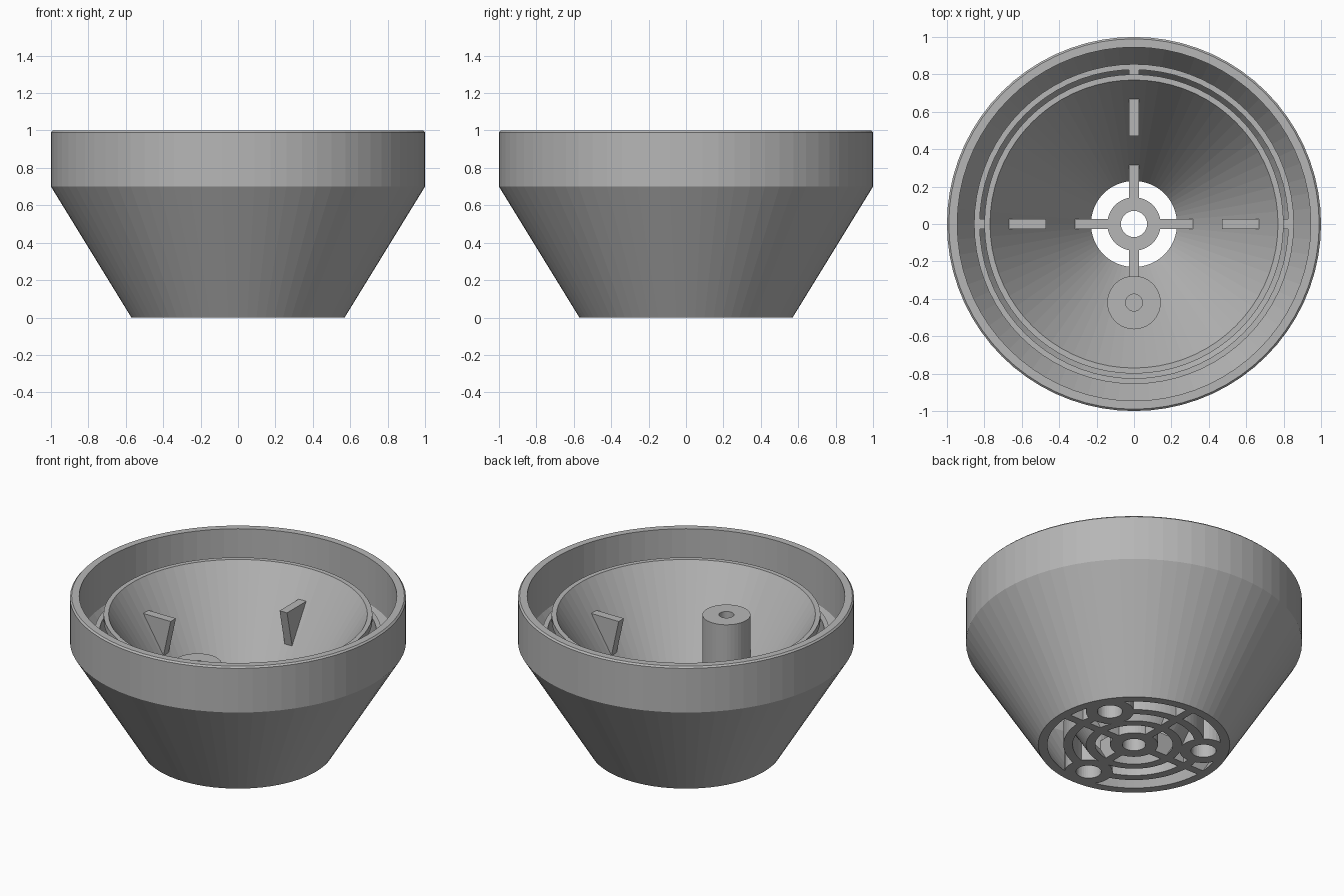
import bpy, bmesh
from math import cos, sin, radians, hypot, pi
from mathutils import Matrix

if "Cube" in bpy.data.objects:
    bpy.data.objects.remove(bpy.data.objects["Cube"])

grey = bpy.data.materials.new("plain_grey")
grey.use_nodes = True
grey.diffuse_color = (0.47, 0.47, 0.47, 1)
grey.node_tree.nodes["Principled BSDF"].inputs["Base Color"].default_value = (0.47, 0.47, 0.47, 1)

SLOPE = 0.614       # radius gained per unit of height on every cone
TOP = 0.716         # height of the supports inside the funnel
GRILL = 0.14        # thickness of the bottom grille
BOSS_R = 0.42       # distance of the bosses from the axis
HALF = 0.027        # half thickness of ribs and spokes


def finish(name, bm):
    bmesh.ops.remove_doubles(bm, verts=bm.verts, dist=1e-5)
    bmesh.ops.recalc_face_normals(bm, faces=bm.faces)
    mesh = bpy.data.meshes.new(name)
    bm.to_mesh(mesh)
    bm.free()
    mesh.materials.append(grey)
    obj = bpy.data.objects.new(name, mesh)
    bpy.context.collection.objects.link(obj)
    return obj


def lathe(name, profile, segments=72, start=0, sweep=360, centre=(0, 0), adjust=None):
    """Revolve a closed (radius, height) loop; a partial sweep gets end caps."""
    bm = bmesh.new()
    full = sweep == 360
    rows = []
    for i in range(segments if full else segments + 1):
        a = radians(start + sweep * i / segments)
        rows.append([bm.verts.new((centre[0] + r * cos(a), centre[1] + r * sin(a), z))
                     for r, z in profile])
    n = len(profile)
    for i in range(segments):
        a, b = rows[i], rows[(i + 1) % len(rows)]
        for j in range(n):
            k = (j + 1) % n
            if profile[j][0] == 0 and profile[k][0] == 0:
                continue
            bm.faces.new((a[j], b[j], b[k], a[k]))
    if not full:
        bm.faces.new(rows[0])
        bm.faces.new(rows[-1])
    if adjust:
        for v in bm.verts:
            adjust(v)
    return finish(name, bm)


def plate(name, outline, angle, half=HALF):
    """Upright plate from a (radius, height) outline, turned about the axis."""
    bm = bmesh.new()
    sides = [[bm.verts.new((r, y, z)) for r, z in outline] for y in (-half, half)]
    for side in sides:
        bm.faces.new(side)
    for j in range(len(outline)):
        k = (j + 1) % len(outline)
        bm.faces.new((sides[0][j], sides[0][k], sides[1][k], sides[1][j]))
    bm.transform(Matrix.Rotation(radians(angle), 4, 'Z'))
    return finish(name, bm)


def at(angle):
    return BOSS_R * cos(radians(angle)), BOSS_R * sin(radians(angle))


# Outer bowl: cone with an upright band on top
lathe("outer_shell", [(0.57, 0), (1, 0.7), (1, 0.99), (0.99, 1), (0.945, 1),
                      (0.945, 0.7), (0.515, 0)])

# Inner funnel, parallel to the bowl
lathe("funnel", [(0.23, 0), (0.285, 0), (0.8, 0.84), (0.8, 0.88), (0.77, 0.88)])

# Thin upright ring between bowl and funnel
lathe("locating_ring", [(0.825, 0.49), (0.855, 0.54), (0.855, 0.76), (0.825, 0.76)])

# Ribs that join funnel and bowl, and the wedge supports inside the funnel
for side, angle in (("left", 0), ("back", 90), ("right", 180)):
    plate("rib_" + side, [(0.26, 0.01), (0.53, 0.01), (0.84, 0.5), (0.84, 0.76),
                          (0.725, 0.76)], angle, HALF - 0.001)
    plate("wedge_" + side, [(0.47, TOP), (0.68, TOP), (0.54, 0.477), (0.523, 0.477)], angle)
    plate("spoke_" + side, [(0.1, 0), (0.54, 0), (0.54, GRILL), (0.1, GRILL)], angle)

# Front spoke stops at the tall boss
plate("spoke_front", [(0.1, 0), (0.32, 0), (0.32, GRILL), (0.1, GRILL)], 270)

# Grille hub and the ring arcs between the bosses
lathe("grille_hub", [(0.07, 0), (0.143, 0), (0.143, GRILL), (0.07, GRILL)], 48)
for i, start in enumerate((30, 150, 270)):
    lathe("grille_arc_%d" % (i + 1), [(0.365, 0), (0.42, 0), (0.42, GRILL), (0.365, GRILL)],
          20, start + 15.5, 89)

# Tall front boss with a blind hole at each end
lathe("tall_boss", [(0, 0.12), (0.075, 0.12), (0.075, 0), (0.143, 0), (0.143, TOP),
                    (0.045, TOP), (0.045, 0.45), (0, 0.45)], 40, centre=at(270))


# Short bosses end inside the sloping funnel wall
def fit_to_funnel(v):
    if v.co.z > 0.5:
        v.co.z = (hypot(v.co.x, v.co.y) - 0.2575) / SLOPE


for side, angle in (("left", 30), ("right", 150)):
    lathe("short_boss_" + side, [(0, 0.12), (0.075, 0.12), (0.075, 0), (0.143, 0),
                                 (0.143, 1), (0, 1)], 40, centre=at(angle),
          adjust=fit_to_funnel)
